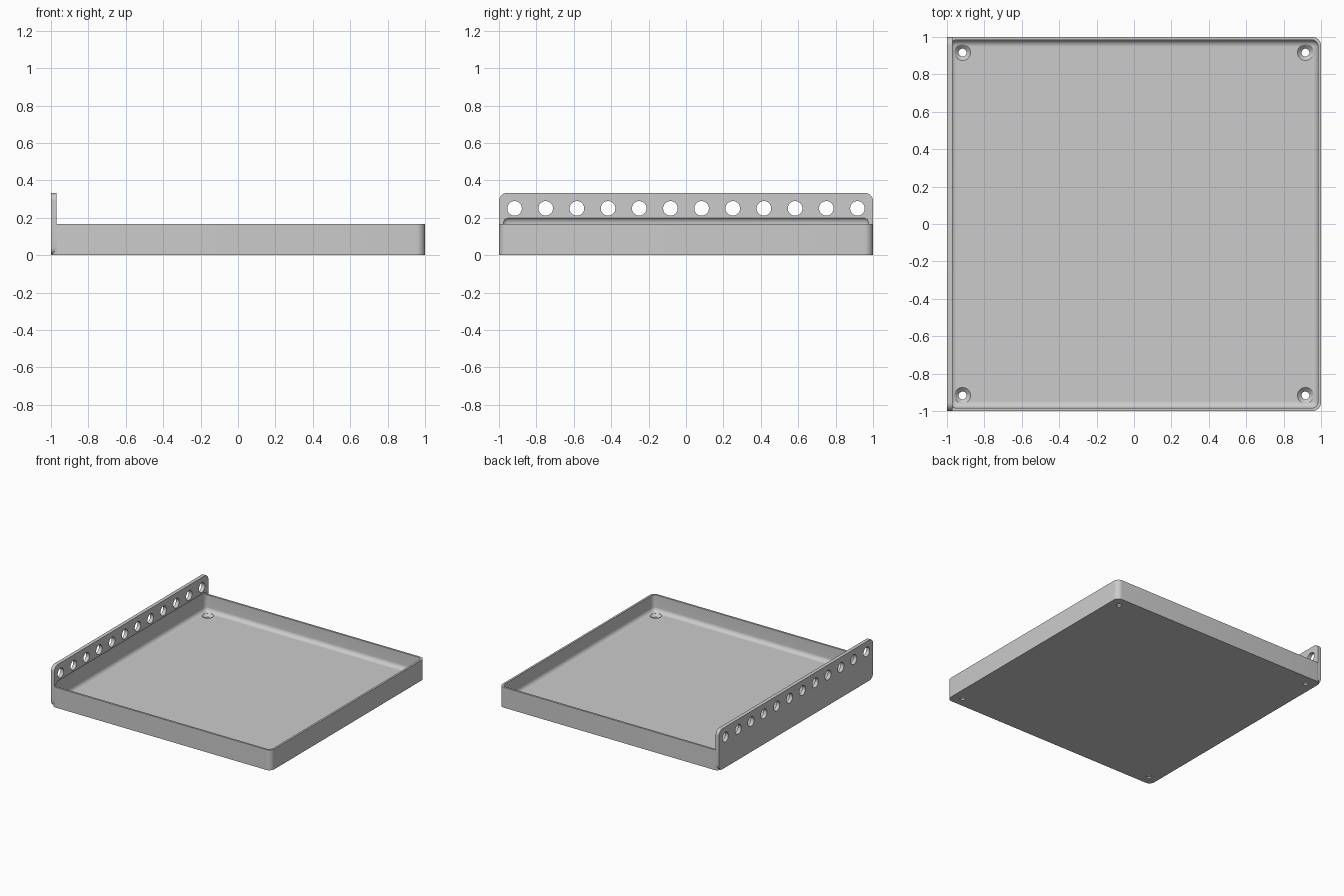
import bpy
import bmesh
from math import radians, tau
from mathutils import Matrix, Vector

if "Cube" in bpy.data.objects:
    bpy.data.objects.remove(bpy.data.objects["Cube"], do_unlink=True)

PITCH = 1 / 6          # hole spacing, also the tray height
WALL = 0.016
FLANGE = 0.03
FLOOR = 0.033
CORNER = 0.045
HOLE_EDGE = 1 - PITCH / 2

grey = bpy.data.materials.new("plain_grey")
grey.use_nodes = True
colour = (0.6, 0.6, 0.6, 1)
grey.diffuse_color = colour
grey.node_tree.nodes["Principled BSDF"].inputs["Base Color"].default_value = colour


def finish(bm, name):
    bmesh.ops.recalc_face_normals(bm, faces=bm.faces)
    mesh = bpy.data.meshes.new(name)
    bm.to_mesh(mesh)
    bm.free()
    mesh.materials.append(grey)
    obj = bpy.data.objects.new(name, mesh)
    bpy.context.collection.objects.link(obj)
    return obj


def rounded_box(name, low, high, radius, axis=None):
    """Box with the edges along one axis rounded, or all edges if axis is None."""
    low, high = Vector(low), Vector(high)
    scale = Matrix.Diagonal(high - low)
    bm = bmesh.new()
    bmesh.ops.create_cube(bm, size=1)
    for v in bm.verts:
        v.co = (low + high) / 2 + scale @ v.co
    edges = [e for e in bm.edges if axis is None or
             abs((e.verts[0].co - e.verts[1].co)[axis]) > 0.01]
    bmesh.ops.bevel(bm, geom=edges, offset=radius, segments=8,
                    profile=0.5, affect='EDGES')
    return finish(bm, name)


def combine(target, other, operation):
    mod = target.modifiers.new(operation.lower(), 'BOOLEAN')
    mod.object, mod.operation, mod.solver = other, operation, 'EXACT'
    bpy.context.view_layer.objects.active = target
    bpy.ops.object.modifier_apply(modifier=mod.name)
    bpy.data.objects.remove(other, do_unlink=True)


# Tray body and the upright flange along one side
tray = rounded_box("tray_with_flange", (-1, -1, 0), (1, 1, PITCH), CORNER, axis=2)
flange = rounded_box("flange", (-1, -1, 0), (FLANGE - 1, 1, 2 * PITCH), CORNER, axis=0)
combine(tray, flange, 'UNION')

# Hollow with filleted edges, which also bites into the foot of the flange
inner = 1 - WALL
hollow = rounded_box("hollow", (-inner, -inner, FLOOR), (inner, inner, 0.205), 0.035)
combine(tray, hollow, 'DIFFERENCE')

# Row of round holes through the flange
bm = bmesh.new()
for i in range(12):
    place = Matrix.Translation((-1, -HOLE_EDGE + i * PITCH, 1.5 * PITCH))
    bmesh.ops.create_cone(bm, cap_ends=True, segments=32, radius1=0.039, radius2=0.039,
                          depth=0.2, matrix=place @ Matrix.Rotation(radians(90), 4, 'Y'))
combine(tray, finish(bm, "flange_holes"), 'DIFFERENCE')

# Countersunk screw holes in the floor corners
profile = [(0, -0.05), (0.021, -0.05), (0.021, 0.012),
           (0.043, FLOOR), (0.043, 0.08), (0, 0.08)]
bm = bmesh.new()
for x in (-HOLE_EDGE, HOLE_EDGE):
    for y in (-HOLE_EDGE, HOLE_EDGE):
        verts = [bm.verts.new((x + r, y, z)) for r, z in profile]
        edges = [bm.edges.new(pair) for pair in zip(verts, verts[1:])]
        bmesh.ops.spin(bm, geom=verts + edges, cent=(x, y, 0), axis=(0, 0, 1),
                       angle=tau, steps=32)
bmesh.ops.remove_doubles(bm, verts=bm.verts, dist=0.0001)
combine(tray, finish(bm, "screw_holes"), 'DIFFERENCE')

# Smooth fillets, crisp edges
bpy.ops.object.select_all(action='DESELECT')
tray.select_set(True)
bpy.context.view_layer.objects.active = tray
bpy.ops.object.shade_smooth_by_angle(angle=radians(30))
